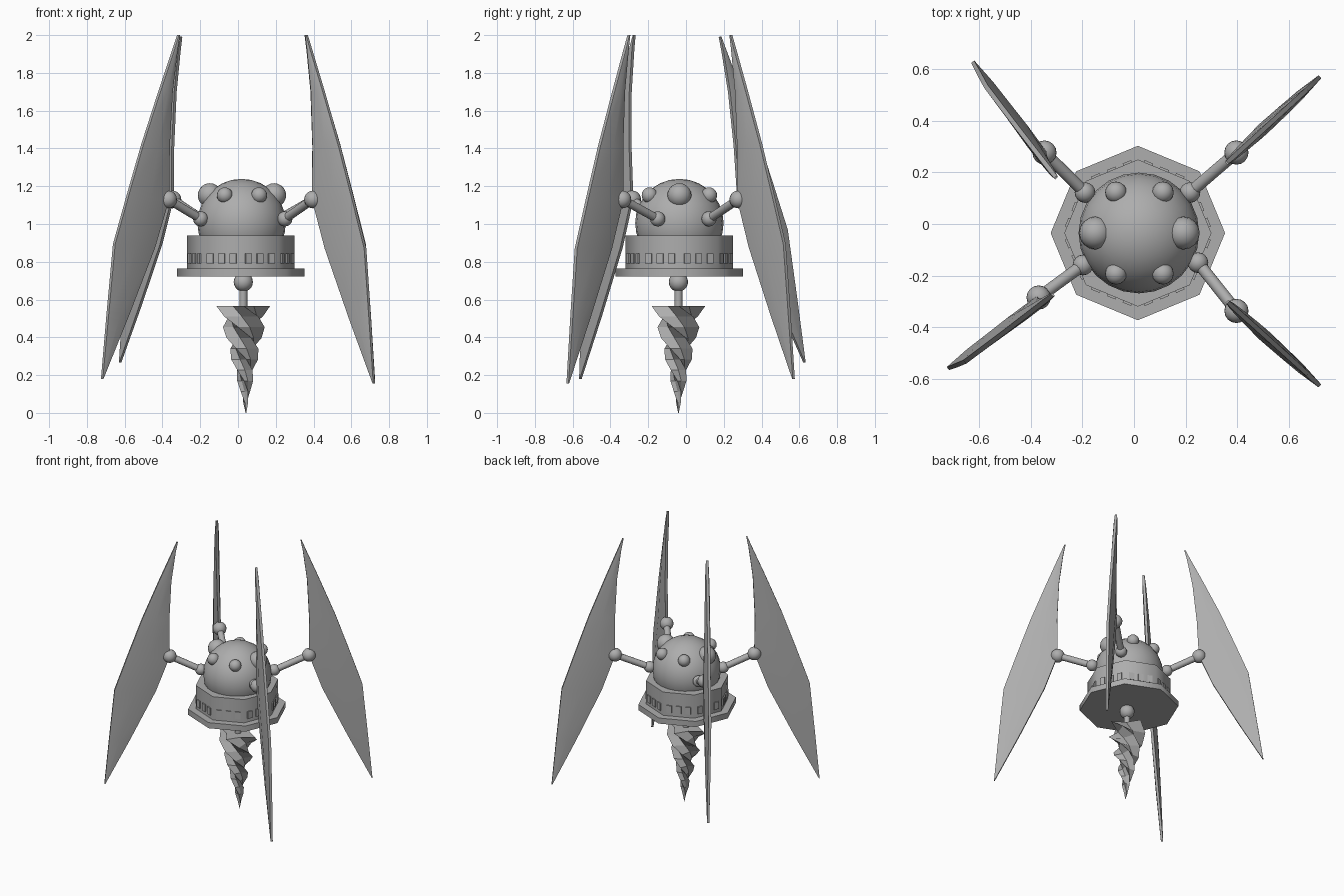
import bpy, bmesh, math
from mathutils import Vector, Matrix

if "Cube" in bpy.data.objects:
    bpy.data.objects.remove(bpy.data.objects["Cube"])

CX, CY = 0.015, -0.035
grey = bpy.data.materials.new("dark_grey")
grey.diffuse_color = (0.42, 0.42, 0.42, 1)
grey.use_nodes = True
grey.node_tree.nodes["Principled BSDF"].inputs["Base Color"].default_value = grey.diffuse_color


def mesh_object(name, bm, smooth=None):
    bmesh.ops.recalc_face_normals(bm, faces=bm.faces)
    me = bpy.data.meshes.new(name)
    bm.to_mesh(me)
    bm.free()
    me.materials.append(grey)
    ob = bpy.data.objects.new(name, me)
    bpy.context.collection.objects.link(ob)
    if smooth:
        bpy.ops.object.select_all(action='DESELECT')
        ob.select_set(True)
        bpy.context.view_layer.objects.active = ob
        bpy.ops.object.shade_smooth_by_angle(angle=math.radians(smooth))
    return ob


def ball(name, loc, r, seg=16):
    bm = bmesh.new()
    bmesh.ops.create_uvsphere(bm, u_segments=seg, v_segments=seg // 2 + 2, radius=r,
                              matrix=Matrix.Translation(loc))
    return mesh_object(name, bm, 60)


def rod(name, a, b, r, seg=12):
    a, b = Vector(a), Vector(b)
    d = b - a
    m = Matrix.Translation((a + b) / 2) @ d.to_track_quat('Z', 'Y').to_matrix().to_4x4()
    bm = bmesh.new()
    bmesh.ops.create_cone(bm, cap_ends=True, segments=seg, radius1=r, radius2=r,
                          depth=d.length, matrix=m)
    return mesh_object(name, bm, 40)


def loft(name, rings, smooth=None):
    bm = bmesh.new()
    rows = [[bm.verts.new(p) for p in ring] for ring in rings]
    n = len(rows[0])
    for r0, r1 in zip(rows, rows[1:]):
        for i in range(n):
            bm.faces.new((r0[i], r0[(i + 1) % n], r1[(i + 1) % n], r1[i]))
    bm.faces.new(rows[0])
    bm.faces.new(rows[-1])
    return mesh_object(name, bm, smooth)


def octagon(name, z0, z1, r):
    return loft(name, [[(CX + r * math.cos(k * math.pi / 4), CY + r * math.sin(k * math.pi / 4), z)
                        for k in range(8)] for z in (z0, z1)], 50)


# Octagonal body, shaded round
octagon("base_plate", 0.723, 0.765, 0.338)
octagon("drum", 0.765, 0.94, 0.285)

# Row of small windows, three on each side of the drum
bm = bmesh.new()
apothem = 0.285 * math.cos(math.pi / 8)
for k in range(8):
    turn = Matrix.Translation((CX, CY, 0.818)) @ Matrix.Rotation((k + 0.5) * math.pi / 4, 4, 'Z')
    for t in (-0.066, 0, 0.066):
        bmesh.ops.create_cube(bm, size=1, matrix=turn @ Matrix.Translation((apothem, t, 0))
                              @ Matrix.Diagonal((0.016, 0.036, 0.054, 1)))
mesh_object("windows", bm)

# Dome with six knobs
DOME_X = CX + 0.006
ball("dome", (DOME_X - 0.002, CY, 1.005), 0.234, 24)
for k in range(6):
    a = k * math.pi / 3
    big = k % 3 == 0
    d = 0.17 if big else 0.182
    ball(f"dome_knob_{k}", (DOME_X + d * math.cos(a), CY + d * math.sin(a), 1.152),
         0.064 if big else 0.042)

# Blade outline: (height, inner edge, outer edge, half thickness)
BLADE = [(2.0, 0, 0.015, 0.008), (1.92, 0.03, 0.08, 0.013), (1.7, 0.085, 0.265, 0.018),
         (1.41, 0.105, 0.5, 0.022), (1.13, 0.09, 0.70, 0.024), (0.87, 0.28, 0.88, 0.022),
         (0.5, 0.64, 0.945, 0.018), (0.155, 0.992, 1.002, 0.008)]


def blade(name, top, bottom, hub):
    # fits the flat outline through the top tip, bottom tip and hub
    top, bottom, hub = Vector(top), Vector(bottom), Vector(hub)
    normal = (bottom - top).cross(hub - top).normalized()

    def place(u, z):
        s = (2.0 - z) / 1.845
        off = (u - s) / (0.09 - 0.87 / 1.845)
        return top + s * (bottom - top) + off * (hub - top - 0.87 / 1.845 * (bottom - top))

    rings = []
    for z, ui, uo, t in BLADE:
        rim = normal * min(t * 0.9, 0.009)
        i, o = place(ui, z), place(uo, z)
        m = (i + o) / 2
        rings.append([i + rim, m + normal * t, o + rim, o - rim, m - normal * t, i - rim])
    loft(name, rings, 35)


# Four arms: shoulder joint, hub joint, top tip, bottom tip
ARMS = {
    "front_right": ((0.248, -0.15), (0.397, -0.337), (0.36, -0.30, 2.0), (0.72, -0.627, 0.155)),
    "front_left": ((-0.198, -0.159), (-0.37, -0.285), (-0.312, -0.272, 2.0), (-0.72, -0.56, 0.18)),
    "back_right": ((0.217, 0.122), (0.397, 0.277), (0.357, 0.235, 2.0), (0.72, 0.57, 0.18)),
    "back_left": ((-0.19, 0.122), (-0.347, 0.277), (-0.30, 0.178, 1.99), (-0.625, 0.628, 0.268)),
}
for side, (s, h, top, bottom) in ARMS.items():
    s, h = (*s, 1.027), (*h, 1.13)
    ball(side + "_shoulder", s, 0.04)
    rod(side + "_arm", s, h, 0.023)
    ball(side + "_hub", h, 0.047)
    blade(side + "_blade", top, bottom, h)

# Drill: joint, stem and twisted four-pointed bit
DX, DY = 0.028, -0.04
ball("drill_joint", (DX, DY, 0.693), 0.051)
rod("drill_stem", (DX, DY, 0.73), (DX, DY, 0.55), 0.021)
rings = []
STEPS = 10
for j in range(STEPS + 1):
    f = j / STEPS
    r = max(0.143 * (1 - f), 0.002)
    ring = []
    for k in range(8):
        a = k * math.pi / 4 + f * math.radians(375)
        rr = r if k % 2 == 0 else r * 0.55
        ring.append((DX + 0.014 * f + rr * math.cos(a), DY + rr * math.sin(a), 0.567 * (1 - f)))
    rings.append(ring)
loft("drill_bit", rings)
